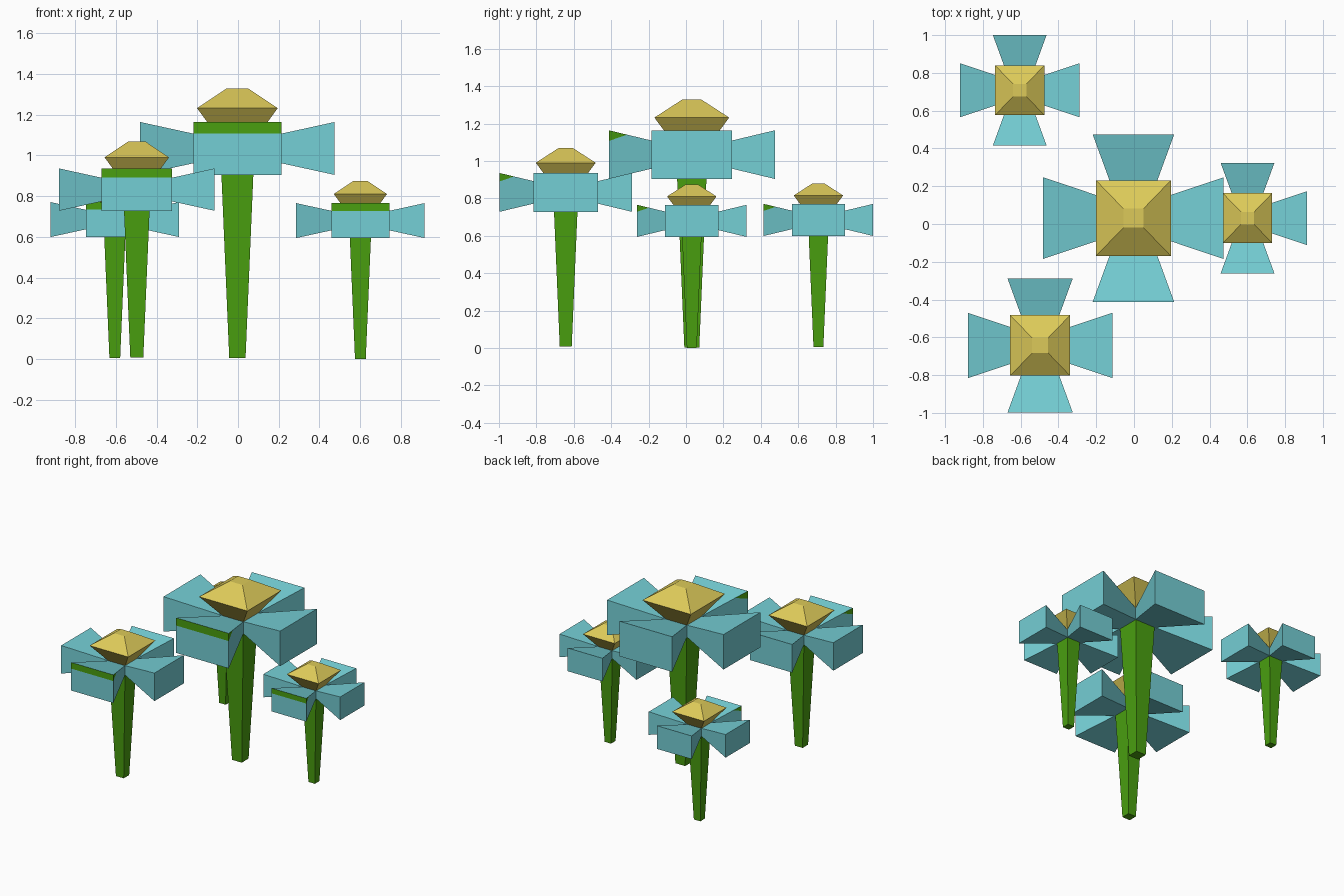
import bpy, bmesh, math
from mathutils import Matrix, Vector

if "Cube" in bpy.data.objects:
    bpy.data.objects.remove(bpy.data.objects["Cube"])


def material(name, rgb):
    m = bpy.data.materials.new(name)
    m.diffuse_color = (*rgb, 1)
    m.use_nodes = True
    m.node_tree.nodes["Principled BSDF"].inputs["Base Color"].default_value = m.diffuse_color
    return m


GREEN = material("leaf green", (0.068, 0.35, 0.005))
BLUE = material("petal blue", (0.175, 0.62, 0.66))
YELLOW = material("centre yellow", (0.72, 0.59, 0.10))


def square_loft(bm, rings):
    """Closed four-sided solid through rectangles (half_x, half_y, height)."""
    loops = [[bm.verts.new((sx * hx, sy * hy, z))
              for sx, sy in ((-1, -1), (1, -1), (1, 1), (-1, 1))]
             for hx, hy, z in rings]
    for a, b in zip(loops, loops[1:]):
        for i in range(4):
            j = (i + 1) % 4
            bm.faces.new((a[i], a[j], b[j], b[i]))
    bm.faces.new(loops[0][::-1])
    bm.faces.new(loops[-1])


def finish(bm, name, mats, place):
    bmesh.ops.recalc_face_normals(bm, faces=bm.faces)
    mesh = bpy.data.meshes.new(name)
    bm.to_mesh(mesh)
    bm.free()
    for m in mats:
        mesh.materials.append(m)
    ob = bpy.data.objects.new(name, mesh)
    ob.matrix_world = place
    bpy.context.collection.objects.link(ob)


def petal(name, angle, reach, place):
    # Block flaring outward from the top of the stem
    bm = bmesh.new()
    square_loft(bm, [(0.083, 0.043, 0.08), (0.216, 0.13, reach)])
    turn = (Matrix.Translation((0, 0, 1.03)) @ Matrix.Rotation(angle, 4, 'Z')
            @ Matrix.Rotation(math.pi / 2, 4, 'X'))
    bm.transform(turn)
    if name == "front_petal":
        # Green wedge cut along the upper outer edge, top stays blue
        bmesh.ops.recalc_face_normals(bm, faces=bm.faces)
        point = Vector((0, -reach, 1.103))
        normal = Vector((0, -0.034, 0.10)).normalized()
        bmesh.ops.bisect_plane(bm, geom=bm.verts[:] + bm.edges[:] + bm.faces[:],
                               plane_co=point, plane_no=normal)
        bm.normal_update()
        for f in bm.faces:
            above = (f.calc_center_median() - point).dot(normal) > 0
            if above and f.normal.z < 0.5:
                f.material_index = 1
    finish(bm, name, (BLUE, GREEN), place)


def flower(x, y, z, scale):
    place = Matrix.Translation((x, y, z)) @ Matrix.Scale(scale, 4)
    # Tapered stem
    bm = bmesh.new()
    square_loft(bm, [(0.04, 0.04, 0), (0.082, 0.082, 0.985), (0.083, 0.083, 1.07)])
    finish(bm, "stem", (GREEN,), place)
    # Faceted flower centre
    bm = bmesh.new()
    square_loft(bm, [(0.083, 0.083, 1.07), (0.198, 0.2, 1.228), (0.053, 0.05, 1.325)])
    finish(bm, "flower_centre", (YELLOW,), place)
    # Four petals
    for i, (name, reach) in enumerate((("front_petal", 0.444), ("right_petal", 0.478),
                                       ("back_petal", 0.444), ("left_petal", 0.478))):
        petal(name, i * math.pi / 2, reach, place)


for spot in ((-0.003, 0.031, 0.004, 1.0), (-0.497, -0.643, 0.008, 0.8),
             (0.601, 0.031, 0.0, 0.66), (-0.605, 0.708, 0.005, 0.66)):
    flower(*spot)
